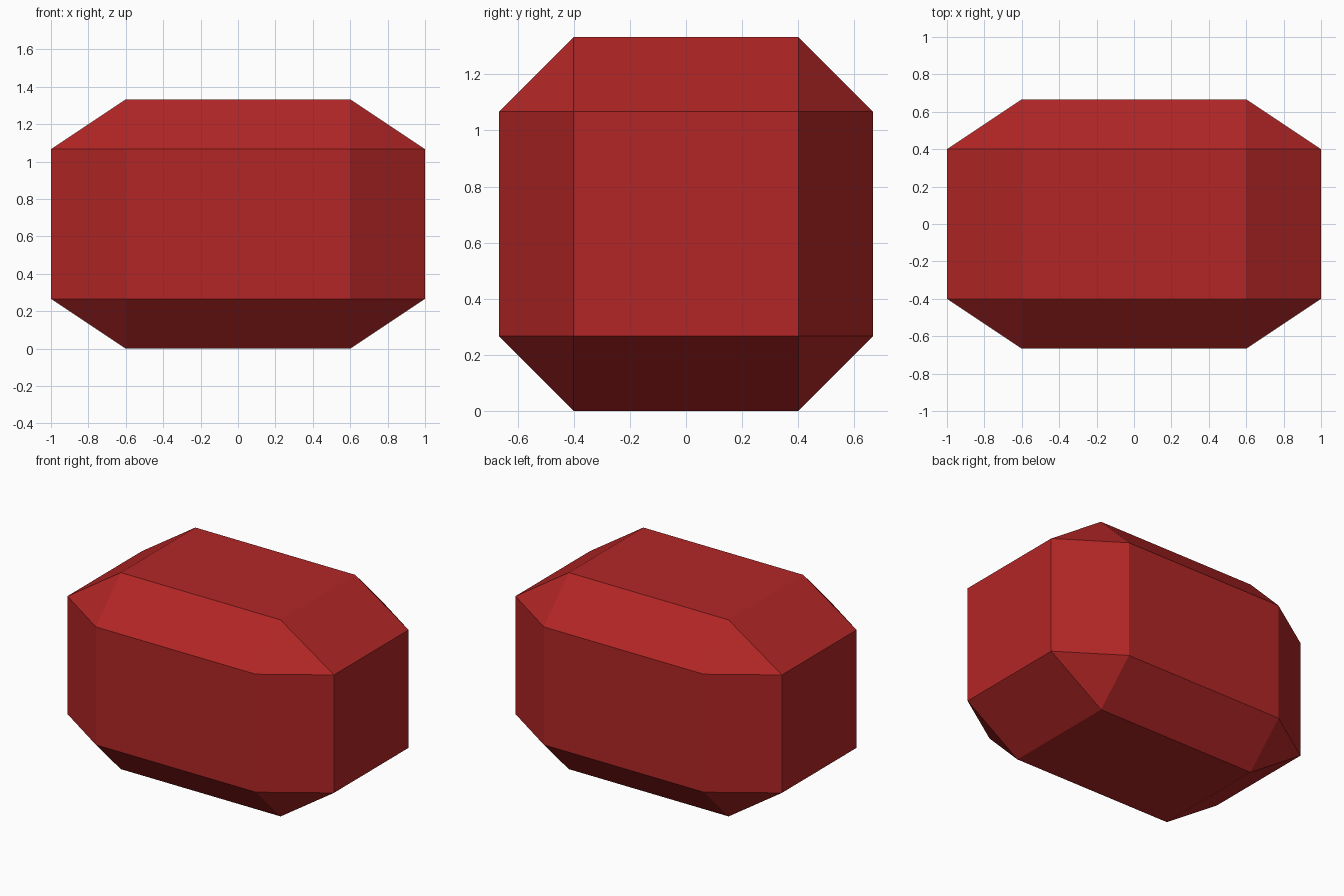
import bpy, bmesh
from mathutils import Vector

if "Cube" in bpy.data.objects:
    bpy.data.objects.remove(bpy.data.objects["Cube"])

# Single red colour
red = bpy.data.materials.new("dark red")
red.diffuse_color = (0.448, 0.019, 0.019, 1.0)
red.use_nodes = True
red.node_tree.nodes["Principled BSDF"].inputs["Base Color"].default_value = red.diffuse_color

# Faceted block: bevelled cube, then stretched to its final proportions
bm = bmesh.new()
bmesh.ops.create_cube(bm, size=2.0)
bmesh.ops.bevel(bm, geom=bm.edges[:], offset=0.4, offset_type='OFFSET',
                segments=1, profile=0.5, affect='EDGES')
bmesh.ops.scale(bm, vec=Vector((1.0, 2 / 3, 2 / 3)), verts=bm.verts)
bmesh.ops.translate(bm, vec=Vector((0, 0, 2 / 3)), verts=bm.verts)
bmesh.ops.recalc_face_normals(bm, faces=bm.faces)

mesh = bpy.data.meshes.new("faceted_block")
bm.to_mesh(mesh)
bm.free()
mesh.materials.append(red)
block = bpy.data.objects.new("faceted_block", mesh)
bpy.context.collection.objects.link(block)
